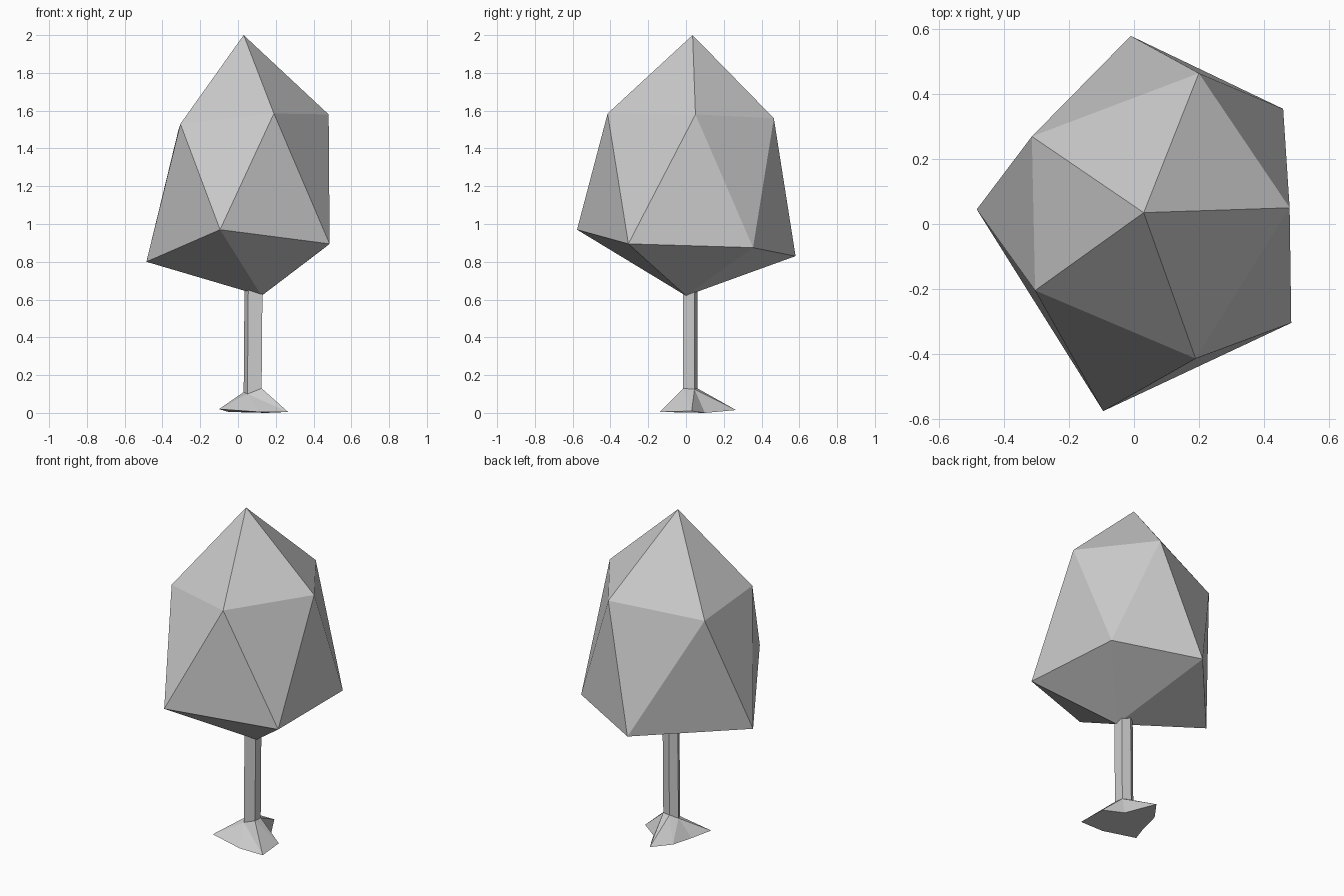
import bpy
import bmesh
from mathutils import Vector

cube = bpy.data.objects.get("Cube")
if cube:
    bpy.data.objects.remove(cube, do_unlink=True)

grey = bpy.data.materials.new("plain grey")
grey.use_nodes = True
COLOUR = (0.6, 0.6, 0.6, 1)
grey.diffuse_color = COLOUR
grey.node_tree.nodes["Principled BSDF"].inputs["Base Color"].default_value = COLOUR


def add_object(name, bm):
    bmesh.ops.recalc_face_normals(bm, faces=bm.faces)
    mesh = bpy.data.meshes.new(name)
    bm.to_mesh(mesh)
    bm.free()
    mesh.materials.append(grey)
    obj = bpy.data.objects.new(name, mesh)
    bpy.context.collection.objects.link(obj)
    return obj


def ring(bm, points):
    return [bm.verts.new(p) for p in points]


# Crown: a stretched, irregular icosahedron
bm = bmesh.new()
tip = bm.verts.new((0.03, 0.035, 2.0))
base = bm.verts.new((0.125, 0.0, 0.62))
upper = ring(bm, [(-0.305, -0.205, 1.53), (0.19, -0.415, 1.585), (0.48, 0.05, 1.58),
                  (0.2, 0.465, 1.56), (-0.315, 0.27, 1.5)])
lower = ring(bm, [(-0.095, -0.577, 0.97), (0.485, -0.305, 0.895), (0.46, 0.355, 0.875),
                  (-0.01, 0.58, 0.83), (-0.485, 0.045, 0.80)])
for i in range(5):
    j = (i + 1) % 5
    bm.faces.new((tip, upper[i], upper[j]))
    bm.faces.new((upper[i], lower[i], upper[j]))
    bm.faces.new((lower[i], lower[j], upper[j]))
    bm.faces.new((base, lower[j], lower[i]))
add_object("crown", bm)

# Trunk: five-sided post reaching into the crown, flaring into roots
bm = bmesh.new()
foot = ring(bm, [(0.05, -0.015, 0.1), (0.125, -0.015, 0.13), (0.122, 0.045, 0.125),
                 (0.07, 0.06, 0.13), (0.03, 0.03, 0.11)])
head = ring(bm, [Vector((v.co.x + 0.005, v.co.y, 0.72)) for v in foot])
for i in range(5):
    j = (i + 1) % 5
    bm.faces.new((foot[i], foot[j], head[j], head[i]))
bm.faces.new(head)

# Roots: each outline point hangs from one corner of the trunk foot
outline = ring(bm, [(-0.1, -0.1, 0.02), (0.11, -0.14, 0.005), (0.265, -0.14, 0.005),
                    (0.255, 0.03, 0.01), (0.15, 0.1, 0), (0.06, 0.265, 0.015),
                    (-0.02, 0.154, 0.01), (-0.05, 0.017, 0.005)])
corner = [0, 0, 1, 2, 2, 3, 4, 4]
for i, point in enumerate(outline):
    j = (i + 1) % len(outline)
    a, b = foot[corner[i]], foot[corner[j]]
    bm.faces.new((point, outline[j], a))
    if a != b:
        bm.faces.new((outline[j], b, a))
bm.faces.new(outline[::-1])
add_object("trunk_and_roots", bm)
